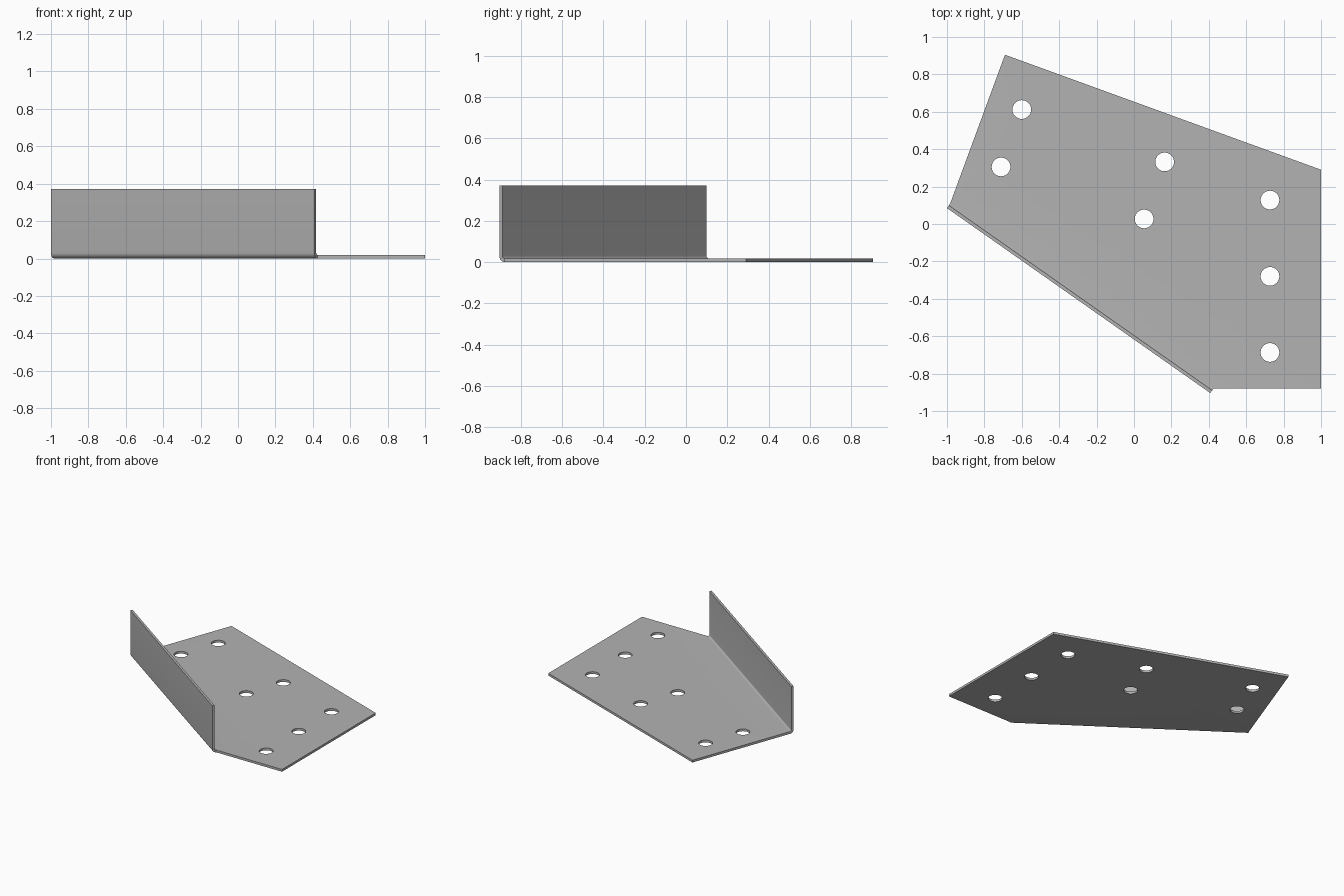
import bpy, bmesh, math
from mathutils import Vector, Matrix

cube = bpy.data.objects.get("Cube")
if cube:
    bpy.data.objects.remove(cube)

THICK, RADIUS, HEIGHT, STEPS = 0.018, 0.03, 0.372, 8

steel = bpy.data.materials.new("grey steel")
steel.use_nodes = True
steel.diffuse_color = (0.45, 0.45, 0.45, 1)
steel.node_tree.nodes["Principled BSDF"].inputs["Base Color"].default_value = (0.45, 0.45, 0.45, 1)


def make_object(name, bm):
    bmesh.ops.recalc_face_normals(bm, faces=bm.faces)
    mesh = bpy.data.meshes.new(name)
    bm.to_mesh(mesh)
    bm.free()
    mesh.materials.append(steel)
    obj = bpy.data.objects.new(name, mesh)
    bpy.context.collection.objects.link(obj)
    return obj


# Fold line ends and the direction from the flange into the plate
fold_start = Vector((-1, 0.085, 0))
fold_end = Vector((0.408, -0.904, 0))
along = (fold_end - fold_start).normalized()
inward = Vector((-along.y, along.x, 0))

bm = bmesh.new()

# Flange and rounded bend: a thick L section swept along the fold
angles = [math.pi / 2 * i / STEPS for i in range(STEPS + 1)]


def section_line(offset):
    r = RADIUS - offset
    arc = [(RADIUS - r * math.cos(a), RADIUS - r * math.sin(a)) for a in angles]
    return [(offset, HEIGHT)] + arc


def place(line, origin):
    return [bm.verts.new(origin + inward * n + Vector((0, 0, z))) for n, z in line]


outer_a, outer_b = (place(section_line(0), p) for p in (fold_start, fold_end))
inner_a, inner_b = (place(section_line(THICK), p) for p in (fold_start, fold_end))
for p, q in ((outer_a, outer_b), (inner_a, inner_b), (outer_a, inner_a), (outer_b, inner_b)):
    for i in range(len(p) - 1):
        bm.faces.new((p[i], p[i + 1], q[i + 1], q[i]))
bm.faces.new((outer_a[0], outer_b[0], inner_b[0], inner_a[0]))

# Flat plate, left open where it meets the bend
outline = [fold_start + inward * RADIUS, Vector((-0.69, 0.905, 0)),
           Vector((1, 0.29, 0)), Vector((1, -0.879, 0)), fold_end + inward * RADIUS]
bottom = [bm.verts.new(p) for p in outline]
top = [bm.verts.new(p + Vector((0, 0, THICK))) for p in outline]
bm.faces.new(bottom)
bm.faces.new(top)
for i in range(len(outline) - 1):
    bm.faces.new((bottom[i], bottom[i + 1], top[i + 1], top[i]))
bmesh.ops.remove_doubles(bm, verts=bm.verts, dist=0.0005)
bracket = make_object("bent_bracket_plate", bm)

# Round bolt holes
holes = [(-0.6, 0.612), (-0.711, 0.305), (0.164, 0.332), (0.054, 0.027),
         (0.727, 0.128), (0.727, -0.28), (0.727, -0.687)]
bm = bmesh.new()
for x, y in holes:
    bmesh.ops.create_cone(bm, cap_ends=True, segments=40, radius1=0.05, radius2=0.05,
                          depth=0.2, matrix=Matrix.Translation((x, y, 0)))
cutter = make_object("hole_cutter", bm)
cutter.hide_render = True

cut = bracket.modifiers.new("bolt holes", "BOOLEAN")
cut.operation = "DIFFERENCE"
cut.solver = "EXACT"
cut.object = cutter

bpy.ops.object.select_all(action="DESELECT")
bpy.context.view_layer.objects.active = bracket
bracket.select_set(True)
bpy.ops.object.modifier_apply(modifier=cut.name)
bpy.data.objects.remove(cutter)
bpy.ops.object.shade_smooth_by_angle(angle=math.radians(30))
